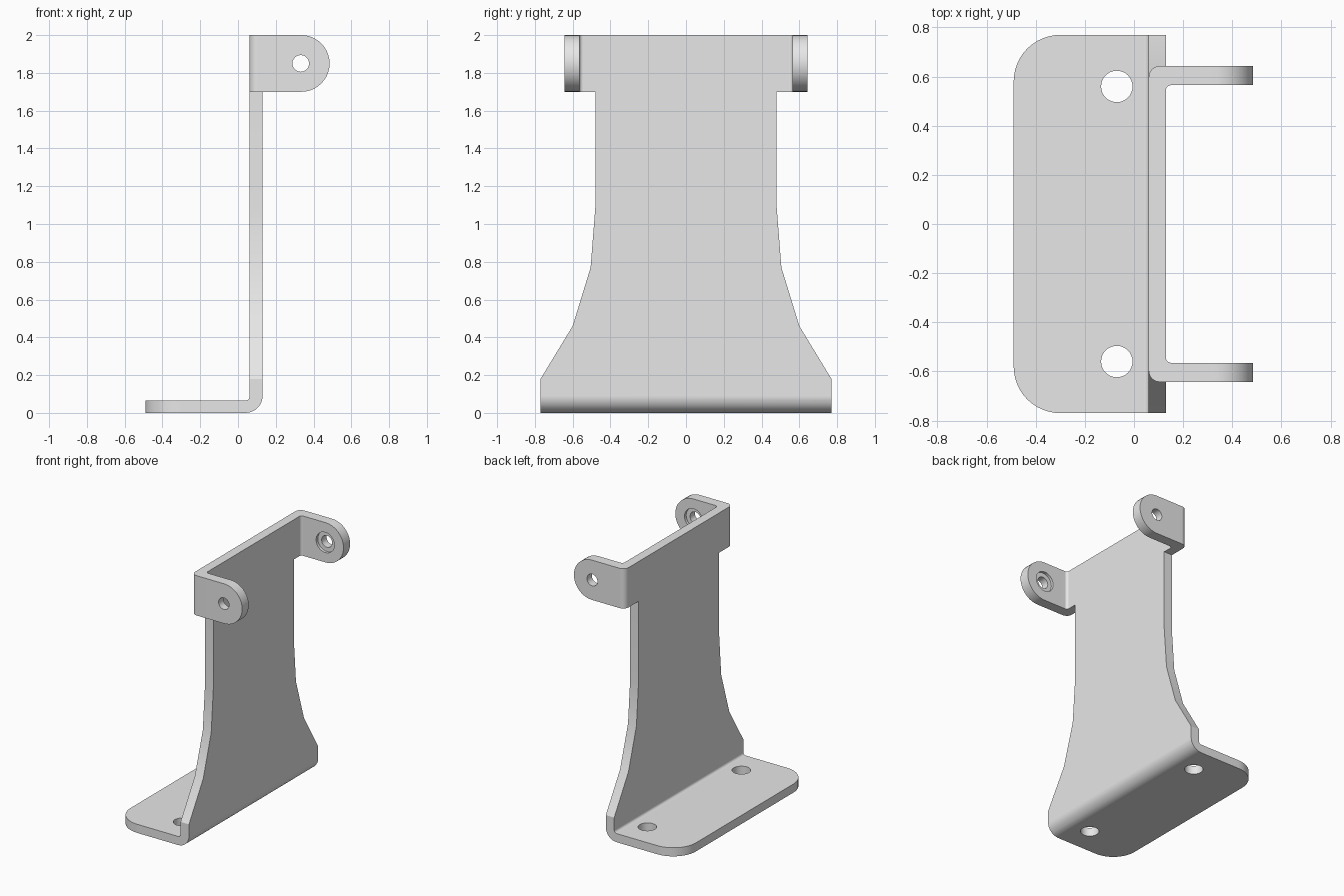
import bpy, bmesh, math

if "Cube" in bpy.data.objects:
    bpy.data.objects.remove(bpy.data.objects["Cube"], do_unlink=True)

grey = bpy.data.materials.new("plain_grey")
grey.use_nodes = True
grey.diffuse_color = (0.8, 0.8, 0.8, 1)
grey.node_tree.nodes["Principled BSDF"].inputs["Base Color"].default_value = (0.8, 0.8, 0.8, 1)


def arc(cx, cy, r, a0, a1, n=8):
    """Points along an arc, angles in degrees."""
    angles = [math.radians(a0 + (a1 - a0) * i / n) for i in range(n + 1)]
    return [(cx + r * math.cos(a), cy + r * math.sin(a)) for a in angles]


def circle(cx, cy, r, n=32):
    return arc(cx, cy, r, 0, 360, n)[:-1]


def prism(name, points, axis, lo, hi):
    """Extrude a closed 2D outline along the given axis."""
    place = {"x": lambda p, d: (d, p[0], p[1]),
             "y": lambda p, d: (p[0], d, p[1]),
             "z": lambda p, d: (p[0], p[1], d)}[axis]
    bm = bmesh.new()
    a = [bm.verts.new(place(p, lo)) for p in points]
    b = [bm.verts.new(place(p, hi)) for p in points]
    bm.faces.new(a)
    bm.faces.new(b)
    for i in range(len(points)):
        j = (i + 1) % len(points)
        bm.faces.new((a[i], a[j], b[j], b[i]))
    bmesh.ops.recalc_face_normals(bm, faces=bm.faces)
    mesh = bpy.data.meshes.new(name)
    bm.to_mesh(mesh)
    bm.free()
    mesh.materials.append(grey)
    obj = bpy.data.objects.new(name, mesh)
    bpy.context.collection.objects.link(obj)
    return obj


def combine(obj, tool, operation):
    """Apply a boolean and discard the tool."""
    mod = obj.modifiers.new("cut", "BOOLEAN")
    mod.operation = operation
    mod.solver = "EXACT"
    mod.object = tool
    bpy.ops.object.select_all(action="DESELECT")
    bpy.context.view_layer.objects.active = obj
    obj.select_set(True)
    bpy.ops.object.modifier_apply(modifier=mod.name)
    bpy.data.objects.remove(tool, do_unlink=True)


# Foot and wall: one bent sheet
sheet = ([(-0.49, 0)] + arc(0.04, 0.09, 0.09, -90, 0)
         + [(0.13, 1.85), (0.06, 1.85)]
         + arc(0.04, 0.085, 0.02, 0, -90, 5) + [(-0.49, 0.065)])
bracket = prism("bracket", sheet, "y", -0.77, 0.77)

# Flared wall outline
flare = [(0.85, -0.1), (0.77, -0.1), (0.77, 0.18), (0.60, 0.46), (0.505, 0.77),
         (0.48, 1.09), (0.48, 2.1)][1:]
outline = flare + [(-y, z) for y, z in reversed(flare)]
combine(bracket, prism("flare_cutter", outline, "x", -0.6, 0.6), "INTERSECT")

# Rounded foot corners
foot = ([(0.3, 0.8), (-0.3, 0.8)][:1] + [(-0.25, 0.8), (-0.25, 0.77)]
        + arc(-0.30, 0.58, 0.19, 90, 180, 12))
foot += [(x, -y) for x, y in reversed(foot)]
combine(bracket, prism("foot_cutter", foot, "z", -0.2, 2.2), "INTERSECT")

# Top channel carrying the two ears
half = (arc(0.105, 0.598, 0.045, 180, 90, 6) + [(0.485, 0.643), (0.485, 0.565)]
        + arc(0.15, 0.545, 0.02, 90, 180, 5))
channel = half + [(x, -y) for x, y in reversed(half)]
ears = prism("ears", channel, "z", 1.70, 2.0)
ear_shape = [(0, 1.65), (0.25, 1.65), (0.25, 1.70)] + arc(0.335, 1.85, 0.15, -90, 90, 20) \
    + [(0.25, 2.0), (0.25, 2.05), (0, 2.05)]
combine(ears, prism("ear_cutter", ear_shape, "y", -1, 1), "INTERSECT")

# Pivot holes, with a shallow recess on each inner face
combine(ears, prism("pivot_hole", circle(0.332, 1.85, 0.044), "y", -1, 1), "DIFFERENCE")
combine(ears, prism("recess", circle(0.332, 1.85, 0.076), "y", -0.585, 0.585), "DIFFERENCE")
combine(bracket, ears, "UNION")

# Mounting holes in the foot
for side in (-1, 1):
    hole = prism("mounting_hole", circle(-0.07, 0.56 * side, 0.064), "z", -0.1, 0.2)
    combine(bracket, hole, "DIFFERENCE")

# Smooth bends, crisp sheet edges
bpy.ops.object.select_all(action="DESELECT")
bpy.context.view_layer.objects.active = bracket
bracket.select_set(True)
bpy.ops.object.shade_smooth_by_angle(angle=math.radians(30))
weighted = bracket.modifiers.new("weighted_normals", "WEIGHTED_NORMAL")
weighted.keep_sharp = True
